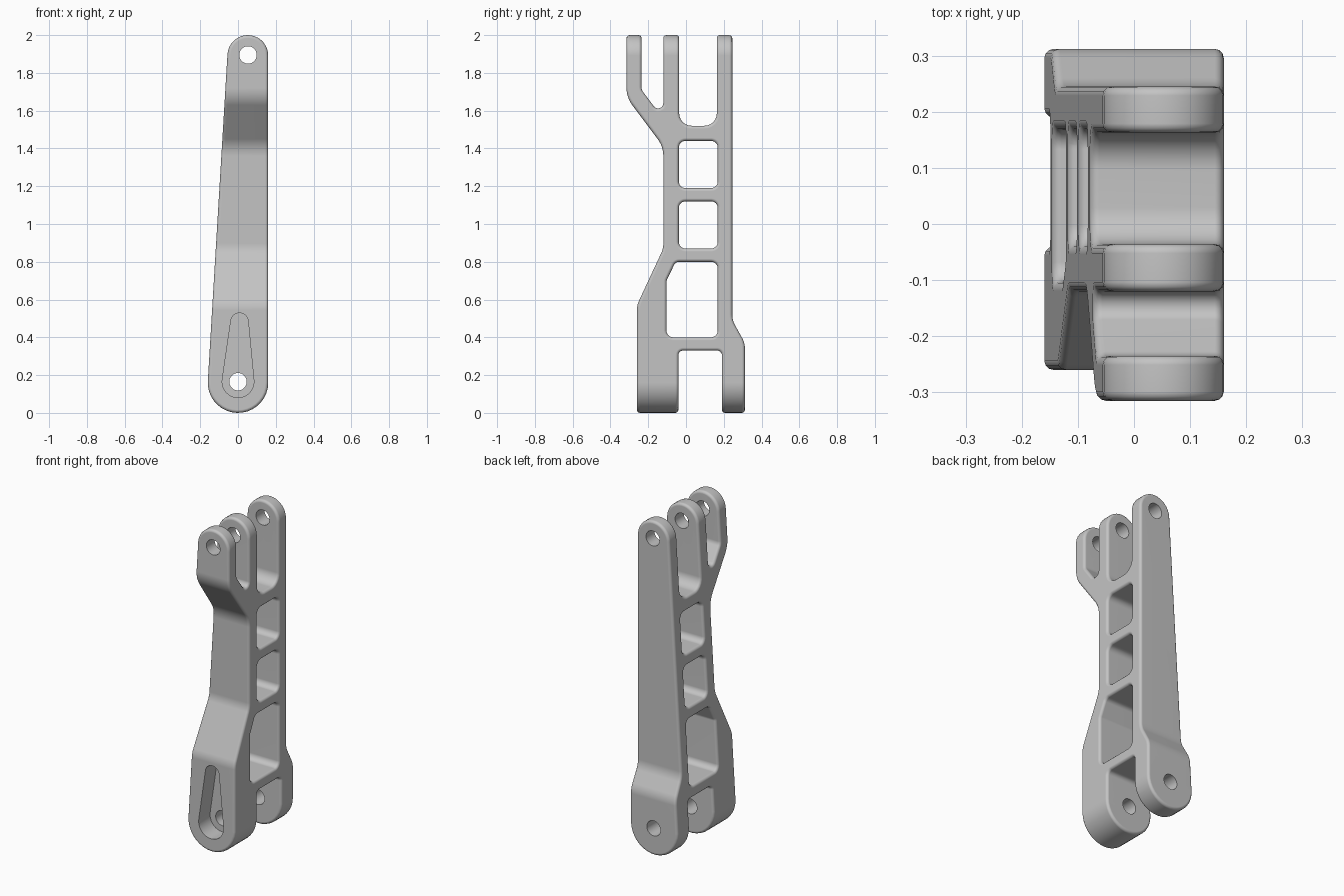
import bpy, bmesh, math
from mathutils import Vector

if "Cube" in bpy.data.objects:
    bpy.data.objects.remove(bpy.data.objects["Cube"])


def fillet(points, steps=6):
    """Round each corner (a, b, radius) of a closed outline."""
    out = []
    for i, (a, b, r) in enumerate(points):
        p = Vector((a, b))
        if r == 0:
            out.append(p)
            continue
        u = (Vector(points[i - 1][:2]) - p).normalized()
        v = (Vector(points[(i + 1) % len(points)][:2]) - p).normalized()
        half = u.angle(v) / 2
        centre = p + (u + v).normalized() * (r / math.sin(half))
        reach = r / math.tan(half)
        s, e = p + u * reach - centre, p + v * reach - centre
        a0 = math.atan2(s.y, s.x)
        turn = (math.atan2(e.y, e.x) - a0 + math.pi) % (2 * math.pi) - math.pi
        for k in range(steps + 1):
            t = a0 + turn * k / steps
            out.append(centre + Vector((math.cos(t), math.sin(t))) * r)
    return out


def tapered_slot(c0, r0, c1, r1, steps=18):
    """Outline of two circles joined by their outer tangents."""
    c0, c1 = Vector(c0), Vector(c1)
    d = c1 - c0
    phi, alpha = math.atan2(d.y, d.x), math.acos((r0 - r1) / d.length)
    out = []
    for c, r, start, sweep in ((c1, r1, phi - alpha, 2 * alpha),
                               (c0, r0, phi + alpha, 2 * math.pi - 2 * alpha)):
        for k in range(steps + 1):
            t = start + sweep * k / steps
            out.append(c + Vector((math.cos(t), math.sin(t))) * r)
    return out


def circle(c, r, n=32):
    return [Vector((c[0] + r * math.cos(2 * math.pi * k / n),
                    c[1] + r * math.sin(2 * math.pi * k / n))) for k in range(n)]


def prism(name, outline, axis, lo, hi):
    """Extrude an outline along x (outline is y, z) or y (outline is x, z)."""
    bm = bmesh.new()
    place = (lambda p, t: (t, p.x, p.y)) if axis == "x" else (lambda p, t: (p.x, t, p.y))
    rings = [[bm.verts.new(place(p, t)) for p in outline] for t in (lo, hi)]
    n = len(outline)
    bm.faces.new(rings[0])
    bm.faces.new(rings[1])
    for i in range(n):
        j = (i + 1) % n
        bm.faces.new((rings[0][i], rings[0][j], rings[1][j], rings[1][i]))
    bmesh.ops.recalc_face_normals(bm, faces=bm.faces)
    mesh = bpy.data.meshes.new(name)
    bm.to_mesh(mesh)
    bm.free()
    ob = bpy.data.objects.new(name, mesh)
    bpy.context.collection.objects.link(ob)
    return ob


def apply(ob, kind, **settings):
    mod = ob.modifiers.new(kind.lower(), kind)
    for key, value in settings.items():
        setattr(mod, key, value)
    bpy.context.view_layer.objects.active = ob
    bpy.ops.object.modifier_apply(modifier=mod.name)


def combine(ob, cutter, operation):
    cutter.hide_render = True
    apply(ob, "BOOLEAN", object=cutter, operation=operation, solver="EXACT")
    bpy.data.objects.remove(cutter)


# Link arm: side outline with three upper arms and two lower lugs
side = fillet([
    (-0.26, -0.05, 0), (-0.04, -0.05, 0), (-0.04, 0.33, 0.025), (0.19, 0.33, 0.025),
    (0.19, -0.05, 0), (0.312, -0.05, 0), (0.312, 0.37, 0.12), (0.245, 0.49, 0.12),
    (0.245, 2.05, 0), (0.163, 2.05, 0), (0.163, 1.52, 0.065), (-0.036, 1.52, 0.065),
    (-0.036, 2.05, 0), (-0.12, 2.05, 0), (-0.12, 1.555, 0.028), (-0.235, 1.71, 0.04),
    (-0.235, 2.05, 0), (-0.315, 2.05, 0), (-0.315, 1.67, 0.15), (-0.12, 1.41, 0.15),
    (-0.12, 0.87, 0.12), (-0.26, 0.57, 0.12)])
arm = prism("link_arm", side, "x", -0.3, 0.3)

# Windows between the two long rails
windows = [
    [(-0.038, 1.19, 0.035), (0.168, 1.19, 0.035), (0.168, 1.44, 0.035), (-0.038, 1.44, 0.035)],
    [(-0.038, 0.87, 0.035), (0.168, 0.87, 0.035), (0.168, 1.12, 0.035), (-0.038, 1.12, 0.035)],
    [(-0.103, 0.40, 0.035), (0.168, 0.40, 0.035), (0.168, 0.80, 0.035),
     (-0.055, 0.80, 0.03), (-0.103, 0.70, 0.03)]]
for w in windows:
    combine(arm, prism("window_cutter", fillet(w), "x", -0.4, 0.4), "DIFFERENCE")

# Tapered front outline, then rounded edges
taper = tapered_slot((0, 0.16), 0.16, (0.052, 1.892), 0.108)
combine(arm, prism("taper_cutter", taper, "y", -0.5, 0.5), "INTERSECT")
apply(arm, "BEVEL", width=0.016, segments=3, limit_method="ANGLE",
      angle_limit=math.radians(40), use_clamp_overlap=False)

# Front pocket and the two pin bores
pocket = tapered_slot((0, 0.165), 0.084, (0.008, 0.483), 0.046)
combine(arm, prism("pocket_cutter", pocket, "y", -0.4, -0.15), "DIFFERENCE")
for centre in ((0, 0.165), (0.053, 1.895)):
    combine(arm, prism("pin_cutter", circle(centre, 0.046), "y", -0.5, 0.5), "DIFFERENCE")

# Colour and shading
grey = bpy.data.materials.new("grey_metal")
grey.diffuse_color = (0.55, 0.55, 0.55, 1)
grey.use_nodes = True
grey.node_tree.nodes["Principled BSDF"].inputs["Base Color"].default_value = grey.diffuse_color
arm.data.materials.clear()
arm.data.materials.append(grey)
for poly in arm.data.polygons:
    poly.material_index = 0
bpy.ops.object.select_all(action="DESELECT")
arm.select_set(True)
bpy.context.view_layer.objects.active = arm
bpy.ops.object.shade_smooth_by_angle(angle=math.radians(40))
apply(arm, "WEIGHTED_NORMAL", keep_sharp=True)
